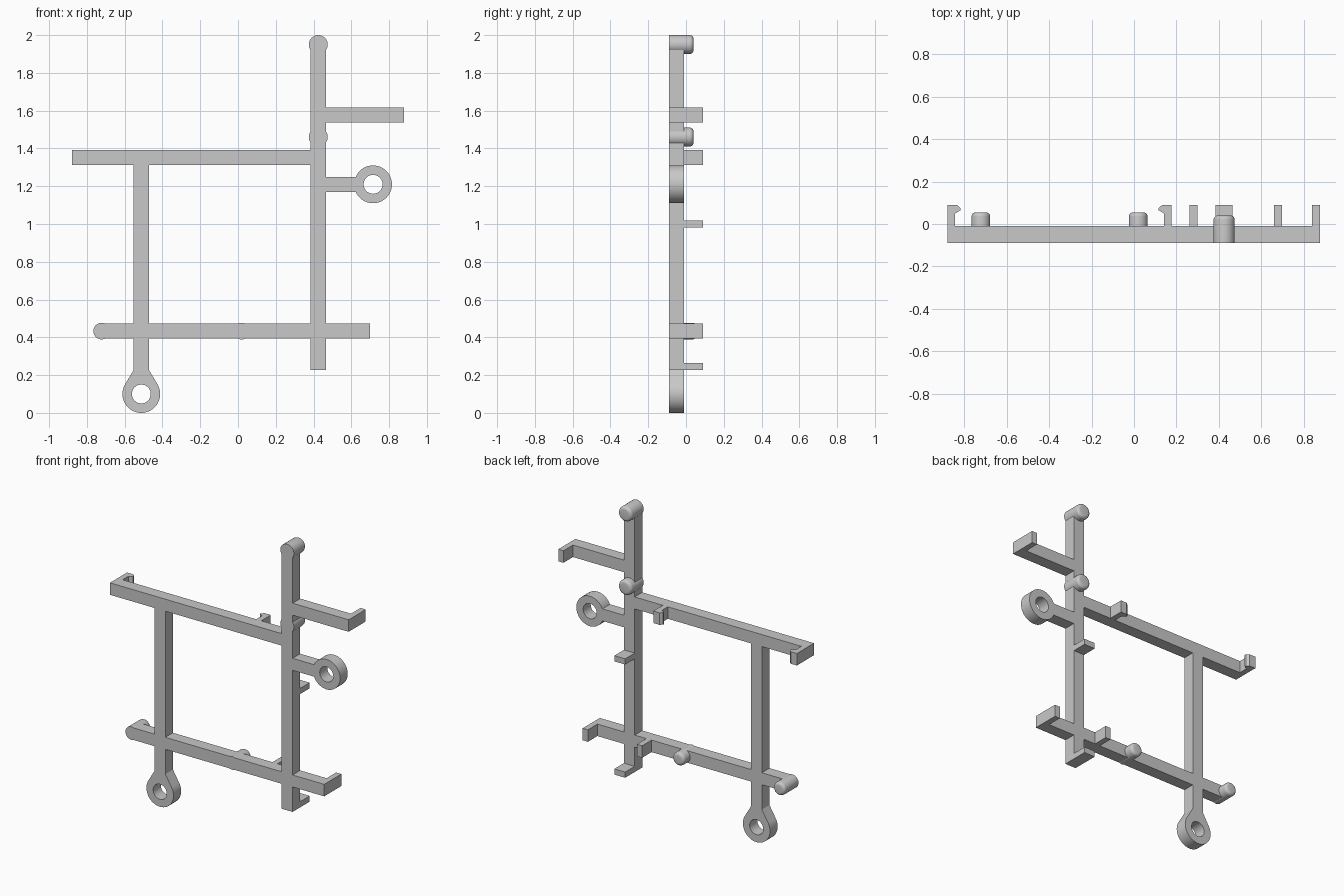
import bpy
import bmesh
from math import cos, sin, pi, radians
from mathutils import Vector

cube = bpy.data.objects.get("Cube")
if cube:
    bpy.data.objects.remove(cube, do_unlink=True)

FRONT, BACK, TAB = -0.09, -0.01, 0.09   # depth of frame and of clips
HALF = 0.04                             # half width of every bar

grey = bpy.data.materials.new("matte_grey")
grey.use_nodes = True
colour = (0.58, 0.58, 0.58, 1)
grey.diffuse_color = colour
grey.node_tree.nodes["Principled BSDF"].inputs["Base Color"].default_value = colour
parts = []


def finish(name, bm):
    bmesh.ops.recalc_face_normals(bm, faces=bm.faces)
    mesh = bpy.data.meshes.new(name)
    bm.to_mesh(mesh)
    bm.free()
    mesh.materials.append(grey)
    obj = bpy.data.objects.new(name, mesh)
    bpy.context.collection.objects.link(obj)
    parts.append(obj)


def prism(name, points, offset):
    """Extrude a flat polygon along an offset."""
    bm = bmesh.new()
    face = bm.faces.new([bm.verts.new(p) for p in points])
    top = bmesh.ops.extrude_face_region(bm, geom=[face], use_keep_orig=True)["geom"]
    verts = [v for v in top if isinstance(v, bmesh.types.BMVert)]
    bmesh.ops.translate(bm, verts=verts, vec=offset)
    finish(name, bm)


def box(name, x0, x1, z0, z1, y0=FRONT, y1=BACK):
    prism(name, [(x0, y0, z0), (x1, y0, z0), (x1, y0, z1), (x0, y0, z1)],
          (0, y1 - y0, 0))


def lathe(name, x, z, profile, closed=False):
    """Spin a (radius, y) profile around a front-to-back axis."""
    bm = bmesh.new()
    verts = [bm.verts.new((x + r, y, z)) for r, y in profile]
    for a, b in zip(verts, verts[1:] + (verts[:1] if closed else [])):
        bm.edges.new((a, b))
    bmesh.ops.spin(bm, geom=bm.verts[:] + bm.edges[:], cent=(x, 0, z),
                   axis=(0, 1, 0), angle=2 * pi, steps=48)
    bmesh.ops.remove_doubles(bm, verts=bm.verts, dist=0.0001)
    finish(name, bm)


def pin(name, x, z, r, end, soft=0.02):
    rim = [(r - soft + soft * cos(a), end - soft + soft * sin(a))
           for a in (pi / 2 * i / 5 for i in range(6))]
    lathe(name, x, z, [(0, FRONT), (r, FRONT)] + rim + [(0, end)])


def eyelet(name, x, z):
    lathe(name, x, z, [(0.05, FRONT), (0.1, FRONT), (0.1, BACK), (0.05, BACK)], True)


def hook(name, x, z, side):
    """Clip with a barb pointing towards side."""
    shape = [(0, BACK), (0.037, BACK), (0.037, 0.05), (0.062, 0.065),
             (0.062, 0.075), (0.045, TAB), (0, TAB)]
    prism(name, [(x + side * dx, y, z - HALF) for dx, y in shape], (0, 0, 2 * HALF))


POST_X, LEG_X = 0.425, -0.512
TOP_Z, LOW_Z, ARM_Z, EYE_Z = 1.353, 0.433, 1.577, 1.21

# Frame bars
box("main_post", POST_X - HALF, POST_X + HALF, 0.227, 1.95)
box("left_post", LEG_X - HALF, LEG_X + HALF, 0.225, TOP_Z)
box("upper_rail", -0.88, POST_X, TOP_Z - HALF, TOP_Z + HALF)
box("lower_rail", -0.722, 0.698, LOW_Z - HALF, LOW_Z + HALF)
box("upper_arm", POST_X, 0.878, ARM_Z - HALF, ARM_Z + HALF)

# Eyelets with their necks
eyelet("side_eyelet", 0.715, EYE_Z)
box("side_eyelet_neck", POST_X, 0.63, EYE_Z - HALF, EYE_Z + HALF)
eyelet("bottom_eyelet", LEG_X, 0.1)
prism("bottom_eyelet_neck",
      [(LEG_X + dx, FRONT, z) for dx, z in
       ((-0.0866, 0.15), (0.0866, 0.15), (HALF, 0.228), (-HALF, 0.228))],
      (0, BACK - FRONT, 0))

# Round pins
pin("top_pin", POST_X, 1.95, 0.05, 0.04)
pin("middle_pin", POST_X, 1.46, 0.05, 0.04)
pin("lower_left_pin", -0.722, LOW_Z, 0.044, 0.055)
pin("lower_middle_pin", 0.02, LOW_Z, 0.044, 0.055)

# Straight clips on the back
for name, x, z in (("upper_arm_clip", 0.859, ARM_Z),
                   ("lower_right_clip", 0.679, LOW_Z),
                   ("lower_inner_clip", 0.28, LOW_Z)):
    box(name, x - 0.019, x + 0.019, z - HALF, z + HALF, BACK, TAB)
for name, z in (("post_middle_clip", 1.0), ("post_bottom_clip", 0.246)):
    box(name, POST_X - HALF, POST_X + HALF, z - 0.019, z + 0.019, BACK, TAB)

# Barbed clips on the upper rail
hook("left_hook", -0.88, TOP_Z, 1)
hook("right_hook", 0.178, TOP_Z, -1)

# Smooth round parts while keeping sharp edges
bpy.ops.object.select_all(action='DESELECT')
for obj in parts:
    obj.select_set(True)
bpy.context.view_layer.objects.active = parts[0]
bpy.ops.object.shade_smooth_by_angle(angle=radians(30))
